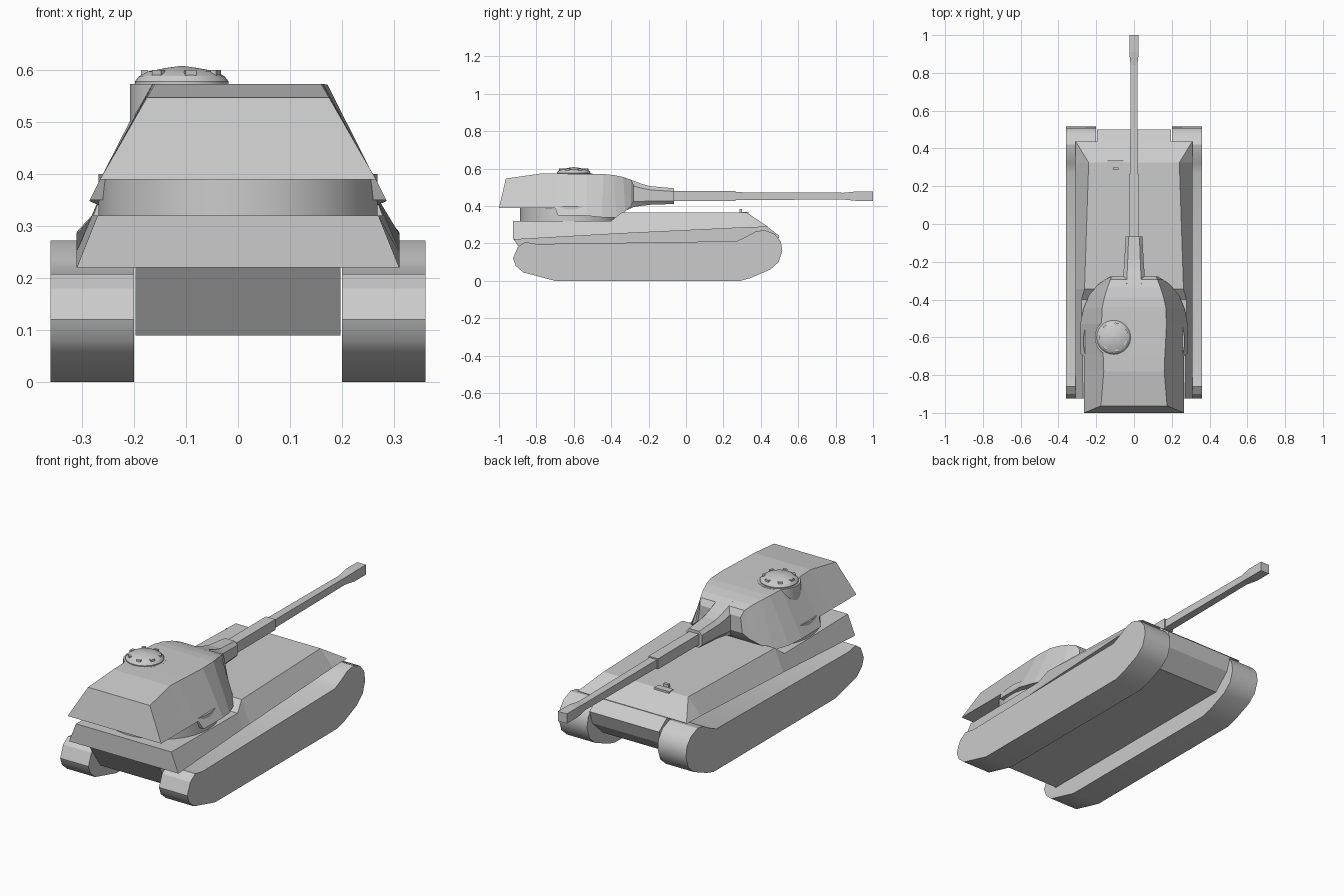
import bpy, bmesh, math
from mathutils import Vector

if "Cube" in bpy.data.objects:
    bpy.data.objects.remove(bpy.data.objects["Cube"])


def finish(name, bm):
    bmesh.ops.recalc_face_normals(bm, faces=bm.faces[:])
    me = bpy.data.meshes.new(name)
    bm.to_mesh(me)
    bm.free()
    ob = bpy.data.objects.new(name, me)
    bpy.context.collection.objects.link(ob)
    return ob


def loft(name, rings):
    """Skin a list of equal-length point rings and cap both ends."""
    bm = bmesh.new()
    vs = [[bm.verts.new(p) for p in r] for r in rings]
    n = len(vs[0])
    for a, b in zip(vs, vs[1:]):
        for i in range(n):
            j = (i + 1) % n
            bm.faces.new((a[i], a[j], b[j], b[i]))
    bm.faces.new(vs[0])
    bm.faces.new(vs[-1][::-1])
    return finish(name, bm)


def extrude_x(name, profile, x0, x1):
    return loft(name, [[(x, y, z) for y, z in profile] for x in (x0, x1)])


def trapezoid(yt, xt, zt, yb, xb, zb):
    return [(-xt, yt, zt), (xt, yt, zt), (xb, yb, zb), (-xb, yb, zb)]


def revolve(name, cx, cy, profile, n):
    return loft(name, [[(cx + r * math.cos(2 * math.pi * i / n),
                         cy + r * math.sin(2 * math.pi * i / n), z)
                        for i in range(n)] for r, z in profile])


def box(name, c, s, rot=0):
    bm = bmesh.new()
    bmesh.ops.create_cube(bm, size=1)
    bmesh.ops.scale(bm, vec=Vector(s), verts=bm.verts[:])
    ob = finish(name, bm)
    ob.location = c
    ob.rotation_euler.z = rot
    return ob


def smooth(ob, angle=30):
    bpy.ops.object.select_all(action='DESELECT')
    ob.select_set(True)
    bpy.context.view_layer.objects.active = ob
    bpy.ops.object.shade_smooth_by_angle(angle=math.radians(angle))


# Tracks, one solid per side
track = [(-.70, 0), (.29, 0), (.345, .015), (.45, .06), (.495, .10), (.515, .16),
         (.507, .21), (.475, .25), (.42, .272), (.37, .263), (.32, .235),
         (.27, .212), (-.80, .197), (-.86, .208), (-.90, .18), (-.925, .12),
         (-.91, .08), (-.87, .045)]
for side, s in (("left", -1), ("right", 1)):
    smooth(extrude_x("track_" + side, track, s * .20, s * .36))

# Lower hull between the tracks
extrude_x("lower_hull", [(-.922, .222), (-.83, .09), (.39, .09), (.475, .17), (.50, .24),
                         (.435, .289), (.3, .30), (-.9, .26)], -.197, .197)

# Upper hull with sloped sides, raised front deck and glacis
loft("upper_hull", [
    trapezoid(-.925, .27, .32, -.925, .31, .22),
    trapezoid(-.40, .278, .32, -.40, .31, .25),
    trapezoid(-.345, .262, .365, -.345, .31, .253),
    trapezoid(.325, .24, .365, .325, .31, .285),
    trapezoid(.436, .308, .291, .436, .31, .288)])

# Driver's visor and periscope
box("visor_hatch", (-.097, .318, .362), (.085, .034, .012))
box("driver_periscope", (-.097, .293, .372), (.028, .014, .022))

# Turret ring
smooth(revolve("turret_ring", 0, -.62, [(.268, .315), (.268, .40)], 48))

# Turret shell, rear to rounded front
shell = [(-.963, .175, .547, -1.0, .265, .39),
         (-.78, .16, .573, -.78, .265, .39),
         (-.715, .162, .573, -.70, .265, .39),
         (-.685, .164, .573, -.685, .285, .35),
         (-.53, .172, .572, -.53, .285, .348),
         (-.44, .168, .571, -.45, .268, .34),
         (-.39, .157, .566, -.37, .235, .337),
         (-.335, .14, .555, -.325, .195, .37),
         (-.295, .125, .54, -.295, .155, .40),
         (-.277, .115, .51, -.277, .125, .43)]
loft("turret_shell", [trapezoid(*s) for s in shell])

# Cupola bulge, dome and vision blocks
CX, CY = -.108, -.60
smooth(revolve("cupola_bulge", CX, CY, [(.10, .46), (.10, .573)], 32))
smooth(revolve("cupola_dome", CX, CY, [(.09, .57), (.09, .578), (.082, .588),
                                       (.066, .597), (.03, .604), (.002, .608)], 32), 20)
for i in range(7):
    a = 2 * math.pi * (i + .5) / 7
    box("vision_block", (CX + .072 * math.cos(a), CY + .072 * math.sin(a), .594),
        (.012, .022, .012), a)


# Flared gun mantlet with chamfered corners
def chamfered(y, w, z0, z1):
    c, d = w * .65, (z1 - z0) * .2
    return [(-c, y, z0), (c, y, z0), (w, y, z0 + d), (w, y, z1 - d),
            (c, y, z1), (-c, y, z1), (-w, y, z1 - d), (-w, y, z0 + d)]


loft("gun_mantlet", [chamfered(*s) for s in (
    (-.335, .06, .37, .555), (-.28, .057, .395, .535), (-.235, .054, .402, .518),
    (-.19, .051, .407, .506), (-.065, .044, .411, .495))])


# Square-section gun barrel with stepped sleeve and muzzle
def square(y, h, z=.453):
    return [(-h, y, z - h), (h, y, z - h), (h, y, z + h), (-h, y, z + h)]


loft("barrel_sleeve", [square(-.08, .027), square(.265, .027)])
loft("barrel", [square(.25, .021), square(.85, .018)])
loft("muzzle", [square(.84, .018), square(.91, .025), square(1.0, .025)])
